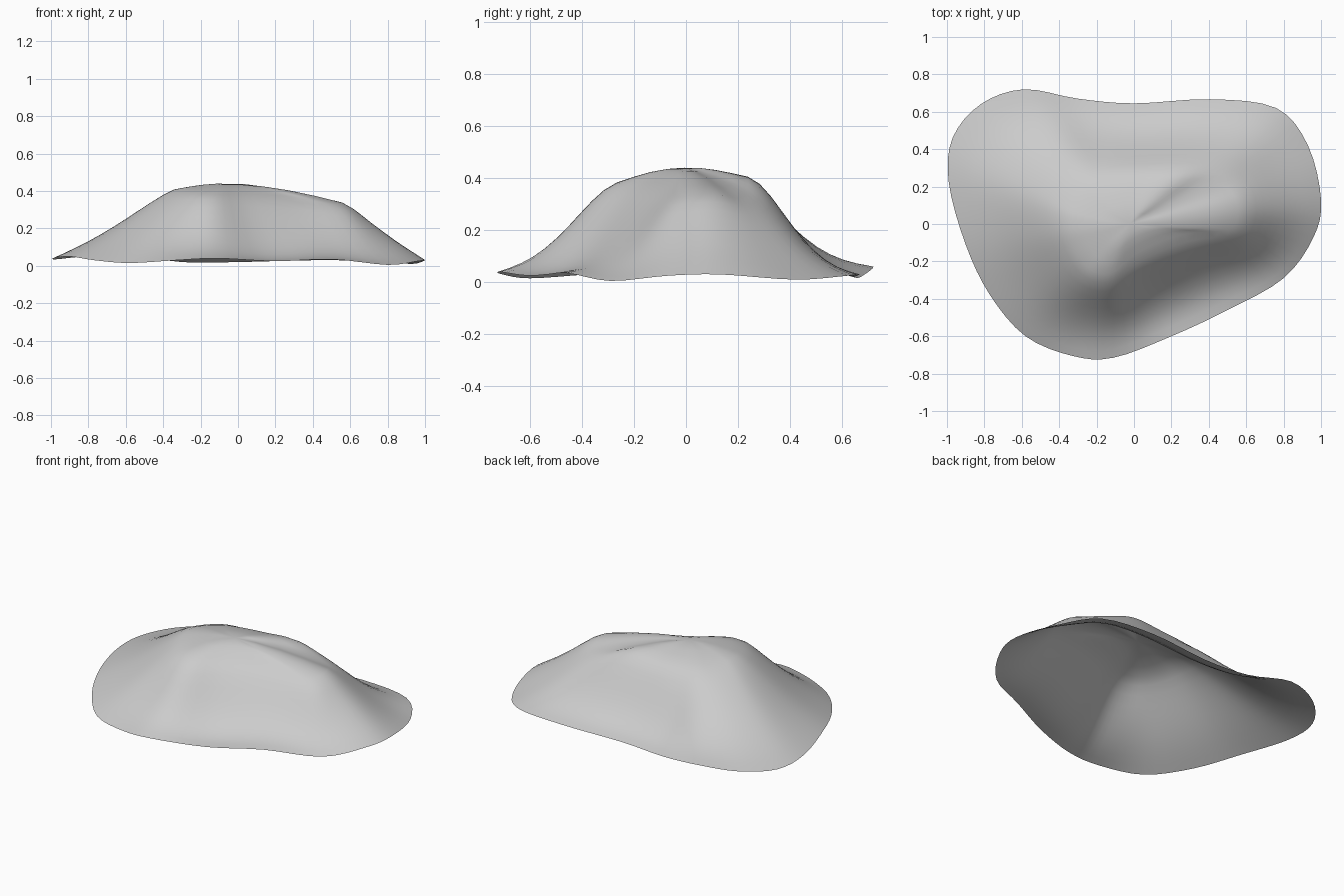
import bpy
import bmesh
from mathutils import Vector

STEPS = 4          # spline subdivisions between control points
FLANK_ROWS = 10    # rows from the foot of the hill up to the crest
TOP_ROWS = 4       # rows from the crest in to the summit

# Foot of the hill: x, y, z, counter-clockwise from +x
foot = [
    (1, .13, .03), (.93, .42, .01), (.76, .62, .025), (.41, .667, .03),
    (0, .645, .02), (-.3, .67, .02), (-.59, .72, .06), (-.82, .64, .05),
    (-.97, .46, .035), (-.99, .22, .04), (-.9, -.11, .05), (-.77, -.38, .03),
    (-.58, -.6, .015), (-.33, -.705, .03), (-.11, -.715, .04),
    (.2, -.6, .025), (.5, -.46, .035), (.8, -.29, .005), (.96, -.07, .025),
]

# Rim of the plateau: x, y, z and how hollow the flank below it is
crest = [
    (.56, .13, .335, .1), (.51, .2, .32, .3), (.39, .24, .345, .5),
    (.22, .24, .405, .7), (.04, .24, .395, .7), (-.1, .22, .395, .7),
    (-.2, .18, .4, .75), (-.27, .14, .4, .5), (-.32, .08, .405, .3),
    (-.34, .03, .41, .2), (-.34, -.04, .41, .2), (-.32, -.12, .4, .2),
    (-.28, -.2, .39, .2), (-.21, -.26, .385, .5), (-.11, -.26, .38, .6),
    (.02, -.15, .385, .9), (.27, -.05, .37, .8), (.52, -.03, .325, .5),
    (.57, .05, .335, .2),
]
summit = Vector((-.04, -.01, .448))


def closed_spline(points):
    """Smooth closed curve through the points, in any dimension."""
    pts = [Vector(p) for p in points]
    n = len(pts)
    result = []
    for i in range(n):
        a, b, c, d = (pts[(i + k) % n] for k in (-1, 0, 1, 2))
        for s in range(STEPS):
            t = s / STEPS
            result.append(b + (c - a) * (t / 2)
                          + (a * 2 - b * 5 + c * 4 - d) * (t * t / 2)
                          + (b * 3 - a - c * 3 + d) * (t ** 3 / 2))
    return result


def flank_height(t, hollow):
    """Blend an even slope with a low shelf that steepens towards the crest."""
    u = t ** 1.5
    shelf = u * u * (3 - 2 * u)
    return t + (shelf - t) * hollow


def soften(bm, verts, passes):
    """Relax the given vertices."""
    for _ in range(passes):
        bmesh.ops.smooth_vert(bm, verts=verts, factor=.5,
                              use_axis_x=True, use_axis_y=True, use_axis_z=True)


foot_curve = closed_spline(foot)
crest_curve = closed_spline(crest)
bm = bmesh.new()
rings = []

# Flanks
for row in range(FLANK_ROWS + 1):
    t = row / FLANK_ROWS
    ring = []
    for low, high in zip(foot_curve, crest_curve):
        p = low.lerp(high.to_3d(), t)
        p.z = low.z + (high.z - low.z) * flank_height(t, high.w)
        ring.append(bm.verts.new(p))
    rings.append(ring)

# Rounded plateau
for row in range(1, TOP_ROWS):
    t = row / TOP_ROWS
    ring = []
    for high in crest_curve:
        p = high.to_3d().lerp(summit, t)
        p.z = high.z + (summit.z - high.z) * t * (1.65 - .65 * t)
        ring.append(bm.verts.new(p))
    rings.append(ring)

# Skin the rings and close the summit, leaving the underside open
count = len(foot_curve)
tip = bm.verts.new(summit)
for i in range(count):
    j = (i + 1) % count
    for lower, upper in zip(rings, rings[1:]):
        bm.faces.new((lower[i], lower[j], upper[j], upper[i]))
    bm.faces.new((rings[-1][i], rings[-1][j], tip))

# Soften the crest line slightly and the plateau more
soften(bm, [v for ring in rings[3:] for v in ring], 1)
soften(bm, [v for ring in rings[FLANK_ROWS + 1:] for v in ring] + [tip], 4)
for face in bm.faces:
    face.smooth = True

mesh = bpy.data.meshes.new("hill")
bm.to_mesh(mesh)
bm.free()

default_cube = bpy.data.objects.get("Cube")
if default_cube:
    bpy.data.objects.remove(default_cube, do_unlink=True)

hill = bpy.data.objects.new("hill", mesh)
bpy.context.collection.objects.link(hill)

# Plain grey stone
stone = bpy.data.materials.new("light grey")
stone.use_nodes = True
colour = (.6, .6, .6, 1)
stone.diffuse_color = colour
stone.node_tree.nodes["Principled BSDF"].inputs["Base Color"].default_value = colour
mesh.materials.append(stone)
